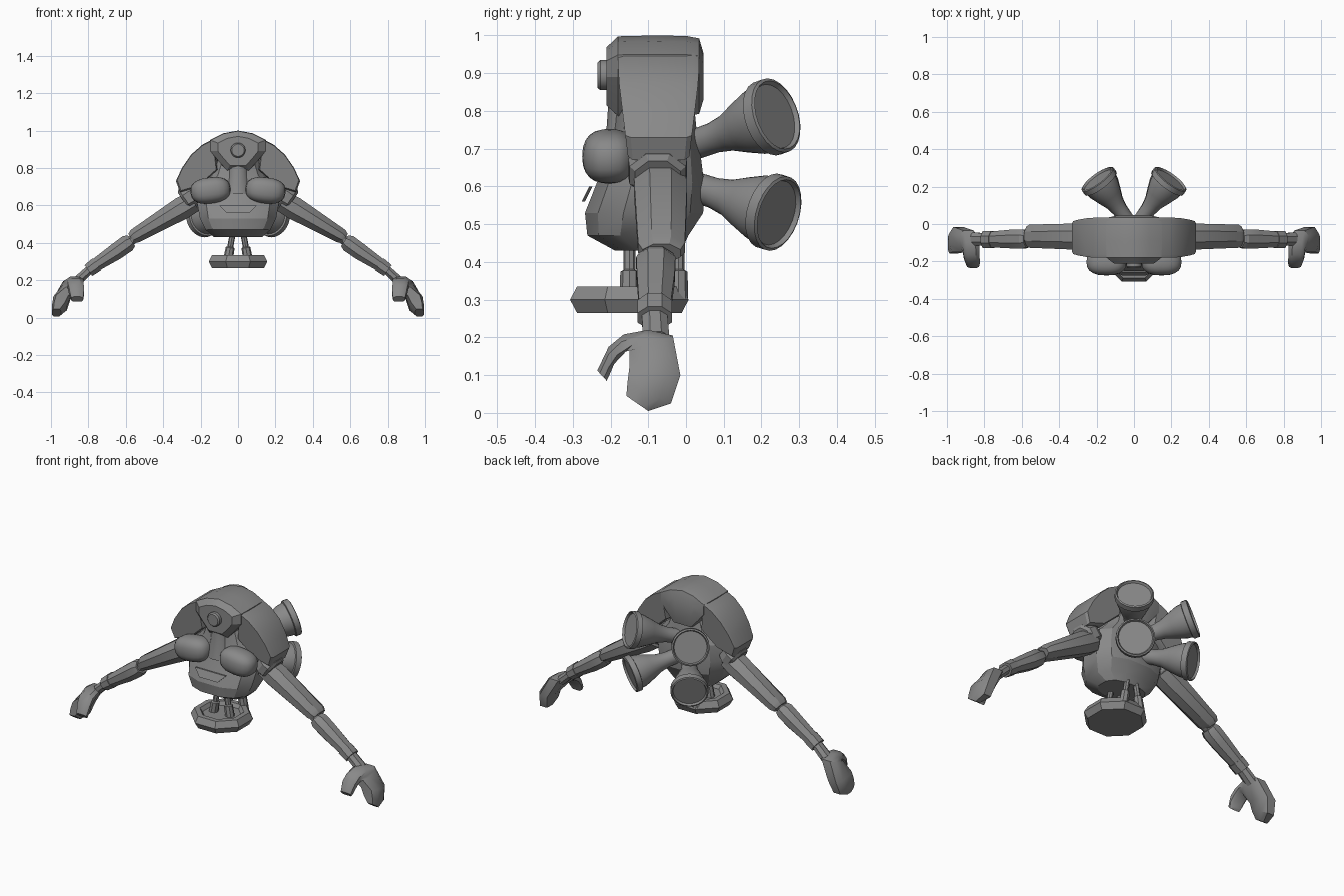
import bpy, bmesh, math
from mathutils import Vector, Matrix

grey = bpy.data.materials.new("mid_grey")
grey.diffuse_color = (0.25, 0.25, 0.25, 1)


def finish(name, bm, angle=30, bevel=0.0):
    bmesh.ops.recalc_face_normals(bm, faces=bm.faces)
    me = bpy.data.meshes.new(name)
    bm.to_mesh(me)
    bm.free()
    me.materials.append(grey)
    ob = bpy.data.objects.new(name, me)
    bpy.context.collection.objects.link(ob)
    if bevel:
        mod = ob.modifiers.new("bevel", 'BEVEL')
        mod.width = bevel
        mod.segments = 1
        mod.limit_method = 'ANGLE'
    bpy.ops.object.select_all(action='DESELECT')
    ob.select_set(True)
    bpy.context.view_layer.objects.active = ob
    bpy.ops.object.shade_smooth_by_angle(angle=math.radians(angle))
    return ob


def loft(name, rings, angle=30, bevel=0.0):
    """Skin a list of point rings and cap both ends."""
    bm = bmesh.new()
    vs = [[bm.verts.new(p) for p in r] for r in rings]
    n = len(rings[0])
    for a, b in zip(vs, vs[1:]):
        for i in range(n):
            j = (i + 1) % n
            bm.faces.new((a[i], a[j], b[j], b[i]))
    bm.faces.new(vs[0])
    bm.faces.new(vs[-1])
    return finish(name, bm, angle, bevel)


def lathe(name, base, tip, profile, sides=20, angle=35, spin=0.0):
    """Turn (distance, radius) pairs around the axis from base to tip."""
    base, tip = Vector(base), Vector(tip)
    rot = (tip - base).to_track_quat('Z', 'Y').to_matrix()
    rings = []
    for d, r in profile:
        rings.append([base + rot @ Vector((r * math.cos(spin + k * math.tau / sides),
                                           r * math.sin(spin + k * math.tau / sides), d))
                      for k in range(sides)])
    return loft(name, rings, angle)


def limb(name, s, sections, sides=8, angle=25):
    """Loft along the slanting arm; section = (x, z, half height, y centre, half depth)."""
    nrm = Vector((0.57, 0, 0.82))
    rings = []
    for x, z, h, yc, hy in sections:
        ring = []
        for k in range(sides):
            a = (k + 0.5) * math.tau / sides
            p = Vector((x, yc, z)) + nrm * h * 1.08 * math.cos(a) + Vector((0, hy * 1.08 * math.sin(a), 0))
            ring.append((p.x * s, p.y, p.z))
        rings.append(ring)
    return loft(name, rings, angle)


# Torso: rounded sections (z, half width, front y, back y)
rings = []
for z, hx, y0, y1 in [(0.43, 0.13, -0.19, -0.01), (0.47, 0.175, -0.265, 0.01),
                      (0.53, 0.205, -0.272, 0.05), (0.61, 0.22, -0.24, 0.052),
                      (0.70, 0.20, -0.20, 0.04), (0.76, 0.14, -0.19, 0.03),
                      (0.86, 0.10, -0.18, 0.02)]:
    ring = []
    for k in range(12):
        a = (k + 0.5) * math.tau / 12
        c, q = math.cos(a), math.sin(a)
        ring.append((hx * 1.02 * math.copysign(abs(c) ** 0.8, c),
                     (y0 + y1) / 2 + (y1 - y0) / 2 * math.copysign(abs(q) ** 0.8, q), z))
    rings.append(ring)
loft("torso", rings, 25)

# Belly plate
loft("belly_plate", [[(x, y + o, z) for x, y, z in
                      [(-0.1, -0.248, 0.60), (-0.06, -0.268, 0.56), (0.06, -0.268, 0.56),
                       (0.1, -0.248, 0.60)]] for o in (0, -0.008)])

# Head: shield outline lofted front to back
outline = [(0, 1.0), (0.08, 0.985), (0.15, 0.95), (0.15, 0.89), (0.11, 0.84), (0.06, 0.785),
           (-0.06, 0.785), (-0.11, 0.84), (-0.15, 0.89), (-0.15, 0.95), (-0.08, 0.985)]
rings = []
for y, k in [(-0.21, 0.72), (-0.18, 0.98), (-0.09, 1.0), (0.0, 0.99), (0.035, 0.93), (0.047, 0.55)]:
    rings.append([(x * k, y, 0.89 + (z - 0.89) * k) for x, z in outline])
loft("head", rings, 25)
lathe("eye", (0, -0.195, 0.895), (0, -1, 0.895), [(0, 0.04), (0.032, 0.04), (0.04, 0.033)], 20)
lathe("neck", (0, -0.15, 0.66), (0, -0.15, 1), [(0, 0.08), (0.10, 0.06), (0.17, 0.055)], 12)

for s in (1, -1):
    side = "right" if s > 0 else "left"

    # Shoulder shell: wedge outline swept front to back, narrower at its lower edge
    shell = [(0.13, 0.955), (0.19, 0.925), (0.25, 0.872), (0.30, 0.80), (0.332, 0.73),
             (0.31, 0.67), (0.21, 0.70), (0.11, 0.79)]
    rings = []
    for t, k in [(0, 0.94), (0.08, 1.0), (0.92, 1.0), (1, 0.94)]:
        ring = []
        for x, z in shell:
            slim = 0.025 * max(0, (0.9 - z) / 0.22)
            y0, y1 = -0.18 + slim, 0.035 - slim
            ring.append((s * (0.22 + (x - 0.22) * k), y0 + (y1 - y0) * t, 0.82 + (z - 0.82) * k))
        rings.append(ring)
    loft(side + "_shoulder_shell", rings, 25)

    # Chest pod: a boxy ellipsoid
    bm = bmesh.new()
    bmesh.ops.create_uvsphere(bm, u_segments=20, v_segments=12, radius=1)
    tilt = Matrix.Rotation(s * 0.12, 3, 'Y')
    for v in bm.verts:
        p = Vector([math.copysign(abs(c) ** 0.8, c) for c in v.co])
        v.co = tilt @ Vector((p.x * 0.108, p.y * 0.072, p.z * 0.07)) + Vector((s * 0.147, -0.203, 0.68))
    finish(side + "_chest_pod", bm, 40)

    # Arm segments
    limb(side + "_arm_collar", s, [(0.22, 0.67, 0.06, -0.075, 0.06), (0.25, 0.65, 0.07, -0.075, 0.078),
                                   (0.28, 0.63, 0.068, -0.075, 0.075), (0.29, 0.622, 0.055, -0.075, 0.06)])
    limb(side + "_upper_arm", s, [(0.24, 0.62, 0.058, -0.07, 0.068), (0.30, 0.585, 0.062, -0.067, 0.07),
                                  (0.55, 0.437, 0.04, -0.065, 0.062), (0.57, 0.423, 0.03, -0.065, 0.05)])
    limb(side + "_elbow", s, [(0.53, 0.44, 0.025, -0.08, 0.035), (0.61, 0.385, 0.025, -0.08, 0.035)])
    limb(side + "_forearm", s, [(0.57, 0.412, 0.035, -0.08, 0.045), (0.59, 0.398, 0.046, -0.08, 0.052),
                                (0.65, 0.355, 0.045, -0.08, 0.05), (0.79, 0.262, 0.032, -0.083, 0.04)])
    limb(side + "_cuff", s, [(0.755, 0.285, 0.04, -0.083, 0.046), (0.80, 0.252, 0.036, -0.083, 0.046)])
    limb(side + "_wrist", s, [(0.79, 0.26, 0.024, -0.083, 0.033), (0.86, 0.195, 0.026, -0.08, 0.036)])

    # Gripping hand: curved run of sections from fingertip over the palm to thumb tip
    # (inner y, inner z, outer y, outer z, x centre, half thickness)
    rings = []
    for yi, zi, yo, zo, x, h in [(-0.158, 0.045, -0.10, 0.005, 0.97, 0.024),
                                 (-0.155, 0.08, -0.04, 0.025, 0.955, 0.04),
                                 (-0.15, 0.12, -0.015, 0.10, 0.94, 0.047),
                                 (-0.150, 0.165, -0.035, 0.205, 0.885, 0.05),
                                 (-0.162, 0.162, -0.10, 0.22, 0.872, 0.045),
                                 (-0.19, 0.13, -0.165, 0.208, 0.868, 0.042),
                                 (-0.203, 0.10, -0.205, 0.175, 0.863, 0.04),
                                 (-0.21, 0.085, -0.235, 0.112, 0.86, 0.032)]:
        ring = []
        for t, u in [(0, -0.7), (0.3, -1), (0.75, -1), (1, -0.55),
                     (1, 0.55), (0.75, 1), (0.3, 1), (0, 0.7)]:
            ring.append((s * (x + u * h), yi + (yo - yi) * t, zi + (zo - zi) * t))
        rings.append(ring)
    loft(side + "_hand", rings, 35)

    # Rear thrusters, upper and lower, with recessed mouths
    bell = [(0, 0.04), (0.07, 0.041), (0.12, 0.05), (0.17, 0.07), (0.22, 0.088), (0.25, 0.092),
            (0.253, 0.102), (0.283, 0.102), (0.287, 0.094), (0.275, 0.088)]
    lathe(side + "_upper_thruster", (s * 0.035, 0.02, 0.71), (s * 0.20, 0.243, 0.79), bell, 24)
    lathe(side + "_lower_thruster", (s * 0.035, 0.02, 0.60), (s * 0.20, 0.253, 0.525), bell, 24)

    # Struts down to the base
    for name, y in (("front", -0.15), ("rear", -0.02)):
        top, foot = Vector((s * 0.025, y, 0.47)), Vector((s * 0.055, y, 0.30))
        lathe(f"{side}_{name}_strut", foot, top,
              [(0, 0.026), (0.075, 0.024), (0.08, 0.016), (0.172, 0.016)], 8)

# Eight-sided base with a dished top
lathe("base", (0, -0.15, 0.265), (0, -0.15, 1),
      [(0, 0.15), (0.035, 0.17), (0.07, 0.15), (0.07, 0.12), (0.05, 0.105)],
      8, 25, math.pi / 8)
